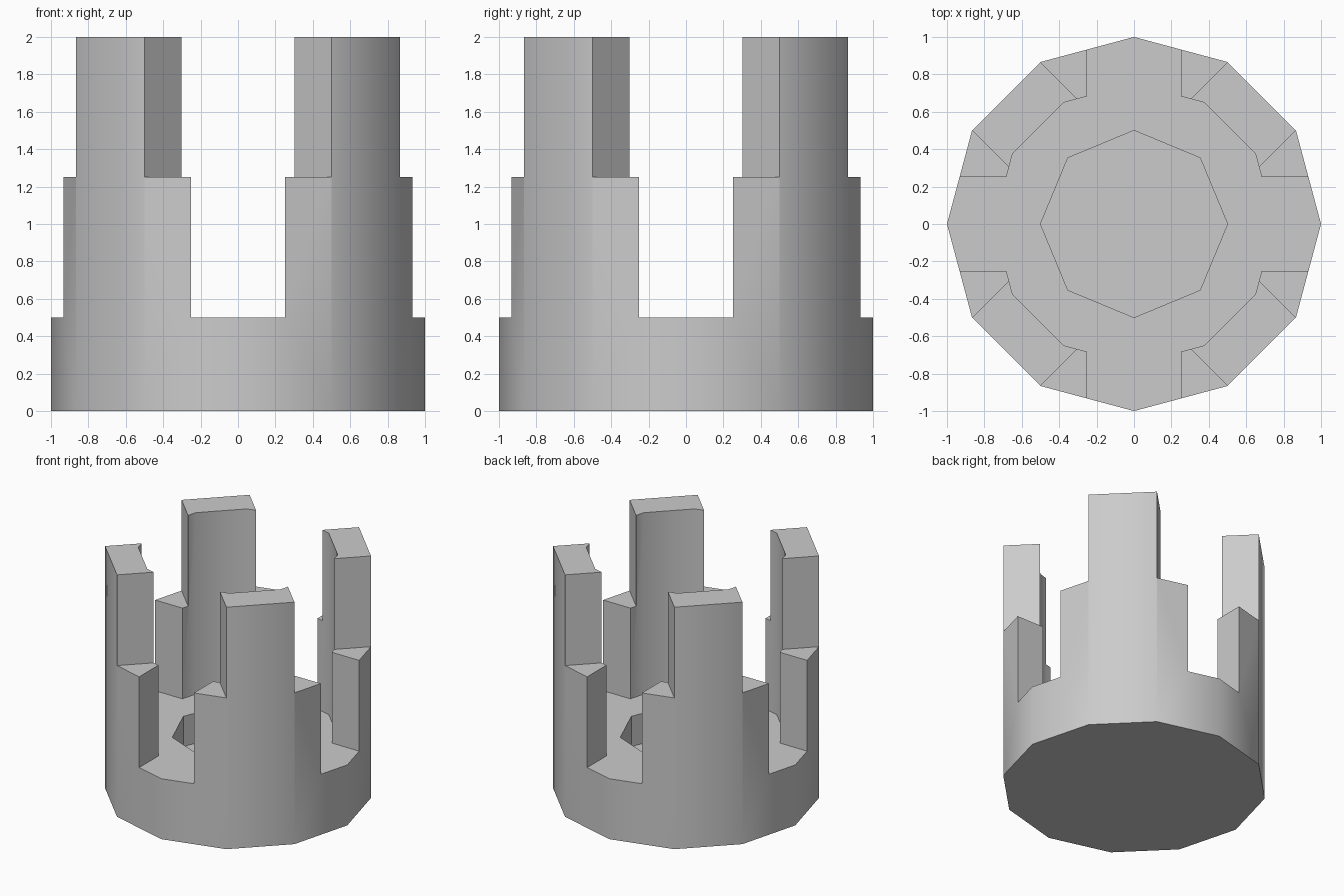
import bpy
import math

cube = bpy.data.objects.get("Cube")
if cube:
    bpy.data.objects.remove(cube, do_unlink=True)

# Stone colour
stone = bpy.data.materials.new("grey stone")
stone.use_nodes = True
GREY = (0.6, 0.6, 0.6, 1)
stone.diffuse_color = GREY
stone.node_tree.nodes["Principled BSDF"].inputs["Base Color"].default_value = GREY


def prism(name, sides, radius, bottom, top, turn=0.0, at=(0, 0)):
    """Upright prism with its first corner on +y before turning."""
    bpy.ops.mesh.primitive_cylinder_add(
        vertices=sides, radius=radius, depth=top - bottom,
        location=(at[0], at[1], (bottom + top) / 2), rotation=(0, 0, turn))
    obj = bpy.context.object
    obj.name = name
    return obj


def box(name, size_x, size_y, bottom, top):
    bpy.ops.mesh.primitive_cube_add(size=1, location=(0, 0, (bottom + top) / 2))
    obj = bpy.context.object
    obj.name = name
    obj.scale = (size_x, size_y, top - bottom)
    return obj


# Twelve-sided tower, carved from one solid
tower = prism("tower", 12, 1, 0, 2)
tower.data.materials.clear()
tower.data.materials.append(stone)

cutters = [
    prism("inner_room_cutter", 12, 0.75, 0.5, 2.2),
    prism("floor_pit_cutter", 8, 0.5, 0.25, 0.8),
    box("side_gap_cutter", 3, 0.5, 0.5, 2.3),
    box("front_gap_cutter", 0.5, 3, 0.5, 2.4),
]

# Diamond cutters lower the shoulders beside each tall post
corner = math.sqrt(3) / 2 - 0.5
for i in range(4):
    a = i * math.pi / 2
    reach = corner + 1
    cutters.append(prism("shoulder_cutter", 4, 1, 1.25, 2.5, a,
                         (reach * math.cos(a), reach * math.sin(a))))

for cutter in cutters:
    cut = tower.modifiers.new(cutter.name, "BOOLEAN")
    cut.operation = "DIFFERENCE"
    cut.solver = "EXACT"
    cut.object = cutter
    cutter.hide_render = True

# Bake the carving and remove the cutters
bpy.ops.object.select_all(action="DESELECT")
tower.select_set(True)
bpy.context.view_layer.objects.active = tower
for name in [m.name for m in tower.modifiers]:
    bpy.ops.object.modifier_apply(modifier=name)
for cutter in cutters:
    bpy.data.objects.remove(cutter, do_unlink=True)

# Soft shading round the wall, crisp edges elsewhere
bpy.ops.object.shade_smooth_by_angle(angle=math.radians(40))
